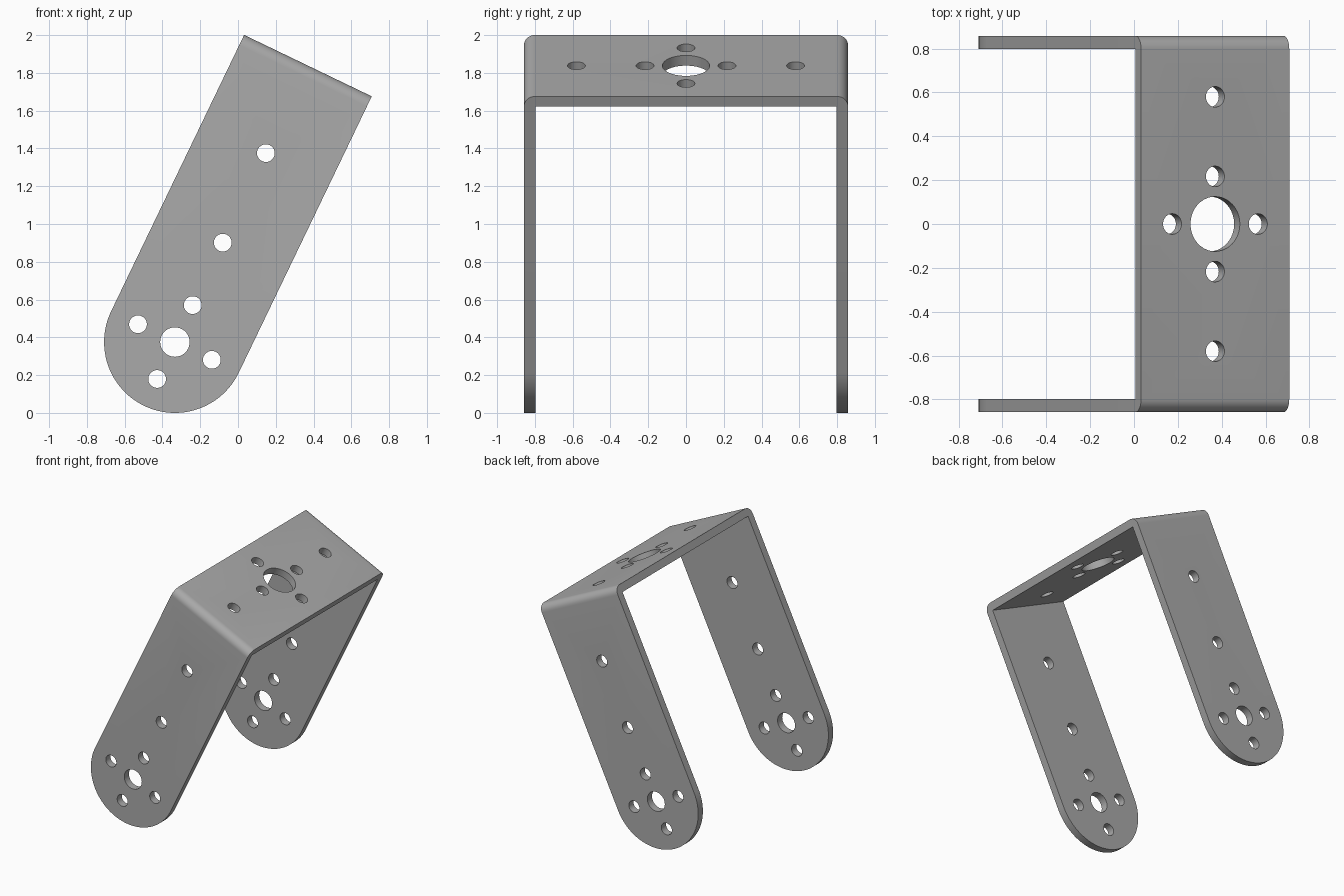
import bpy, bmesh, math
from mathutils import Matrix, Vector

if "Cube" in bpy.data.objects:
    bpy.data.objects.remove(bpy.data.objects["Cube"], do_unlink=True)

LENGTH = 1.624      # lug centre to outer face of the web
HALF_WIDTH = 0.375  # half of the strip width, also the lug radius
HALF_SPAN = 0.858   # half of the outer distance between the arms
SHEET = 0.06        # metal thickness, also the outer bend radius
TILT = math.radians(25.7)
SMALL, RING = 0.047, 0.217


def arc(cx, cy, r, start, end, steps):
    angles = [math.radians(start + (end - start) * i / steps) for i in range(steps + 1)]
    return [(cx + r * math.cos(a), cy + r * math.sin(a)) for a in angles]


def make_object(name, bm):
    bmesh.ops.recalc_face_normals(bm, faces=bm.faces)
    mesh = bpy.data.meshes.new(name)
    bm.to_mesh(mesh)
    bm.free()
    obj = bpy.data.objects.new(name, mesh)
    bpy.context.collection.objects.link(obj)
    return obj


def extrude_outline(name, points, direction):
    """Close a ring of points and extrude it into a solid."""
    bm = bmesh.new()
    face = bm.faces.new([bm.verts.new(p) for p in points])
    result = bmesh.ops.extrude_face_region(bm, geom=[face])
    verts = [v for v in result["geom"] if isinstance(v, bmesh.types.BMVert)]
    bmesh.ops.translate(bm, verts=verts, vec=Vector(direction))
    return make_object(name, bm)


def add_drill(bm, radius, depth, matrix):
    bmesh.ops.create_cone(bm, cap_ends=True, segments=40, radius1=radius,
                          radius2=radius, depth=depth, matrix=matrix)


def apply_boolean(obj, cutter, operation):
    mod = obj.modifiers.new(operation.lower(), 'BOOLEAN')
    mod.object, mod.operation, mod.solver = cutter, operation, 'EXACT'
    bpy.context.view_layer.objects.active = obj
    bpy.ops.object.modifier_apply(modifier=mod.name)
    bpy.data.objects.remove(cutter, do_unlink=True)


# Folded sheet: U section with rounded outer bends, sharp inner corners
bend_y, bend_z, inner = HALF_SPAN - SHEET, LENGTH - SHEET, HALF_SPAN - SHEET
section = [(HALF_SPAN, -0.5)]
section += arc(bend_y, bend_z, SHEET, 0, 90, 8)
section += arc(-bend_y, bend_z, SHEET, 90, 180, 8)
section += [(-HALF_SPAN, -0.5), (-inner, -0.5), (-inner, bend_z),
            (inner, bend_z), (inner, -0.5)]
bracket = extrude_outline("bracket", [(-0.5, y, z) for y, z in section], (1, 0, 0))

# Side outline: straight strip ending in a round lug
outline = [(HALF_WIDTH, 1.9), (-HALF_WIDTH, 1.9)]
outline += arc(0, 0, HALF_WIDTH, 180, 360, 48)
trim = extrude_outline("outline_trim", [(x, -1, z) for x, z in outline], (0, 2, 0))
apply_boolean(bracket, trim, 'INTERSECT')

# Drilled holes through both arms
drills = bmesh.new()
ring = [(RING, 0), (-RING, 0), (0, RING), (0, -RING)]
turn = Matrix.Rotation(math.pi / 2, 4, 'X')
for x, z in ring + [(0, 0.584), (0, 1.11)]:
    add_drill(drills, SMALL, 2.2, Matrix.Translation((x, 0, z)) @ turn)
add_drill(drills, 0.078, 2.2, turn)

# Drilled holes through the web
for x, y in ring + [(0, 0.58), (0, -0.58)]:
    add_drill(drills, SMALL, 0.4, Matrix.Translation((x, y, LENGTH)))
add_drill(drills, 0.125, 0.4, Matrix.Translation((0, 0, LENGTH)))
apply_boolean(bracket, make_object("drills", drills), 'DIFFERENCE')

# Lean the bracket sideways, resting on the lugs
bracket.location = (-0.334, 0, HALF_WIDTH)
bracket.rotation_euler = (0, TILT, 0)

# Plain grey metal
metal = bpy.data.materials.new("grey metal")
metal.use_nodes = True
metal.diffuse_color = (0.4, 0.4, 0.4, 1)
shader = next(n for n in metal.node_tree.nodes if n.type == 'BSDF_PRINCIPLED')
shader.inputs["Base Color"].default_value = (0.4, 0.4, 0.4, 1)
bracket.data.materials.clear()
bracket.data.materials.append(metal)

bpy.ops.object.select_all(action='DESELECT')
bracket.select_set(True)
bpy.context.view_layer.objects.active = bracket
bpy.ops.object.shade_smooth_by_angle(angle=math.radians(30))
